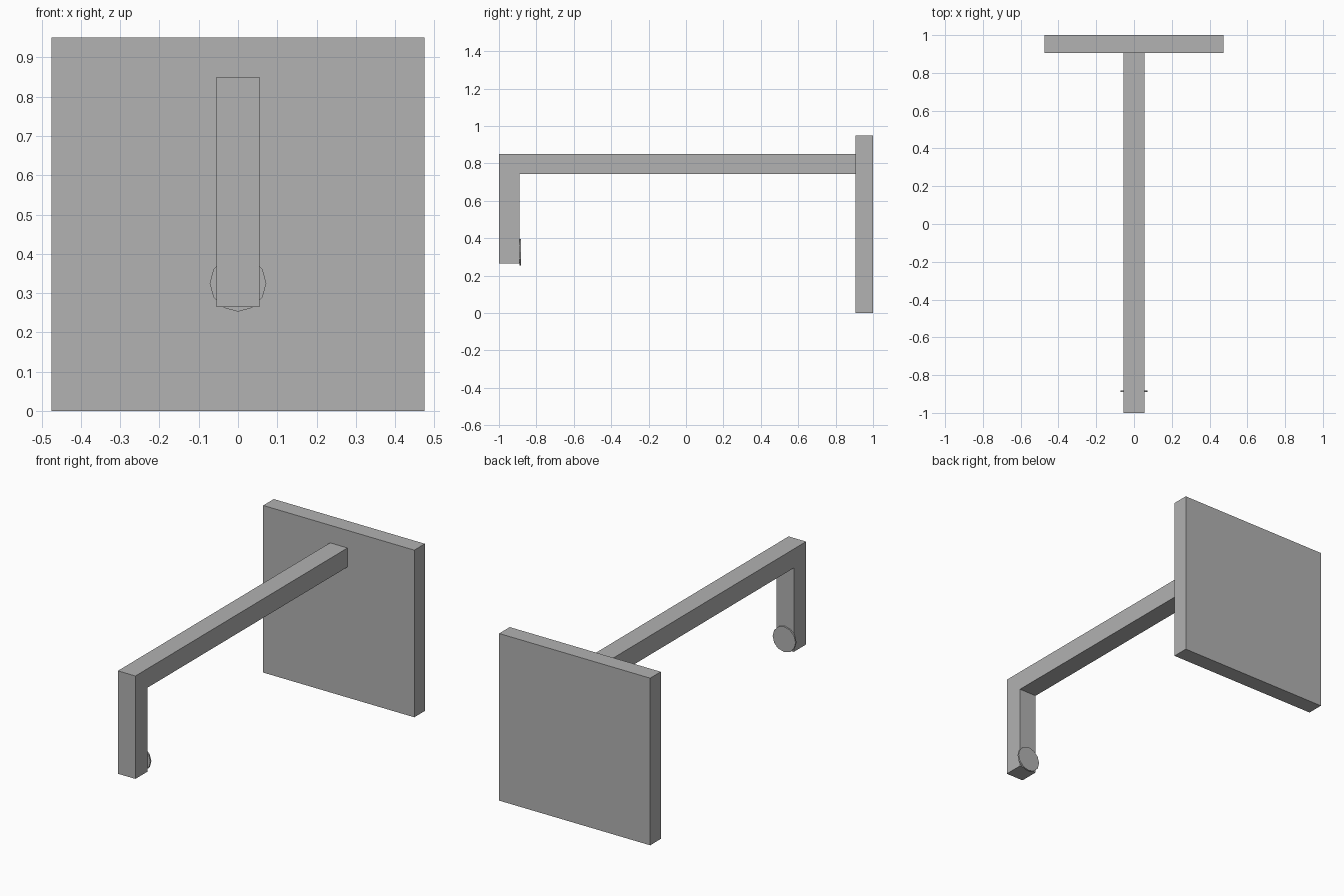
import bpy
import bmesh
from math import radians
from mathutils import Matrix

cube = bpy.data.objects.get("Cube")
if cube:
    bpy.data.objects.remove(cube, do_unlink=True)

# One plain grey for every part
COLOUR = (0.445, 0.445, 0.445, 1)
grey = bpy.data.materials.new("plain_grey")
grey.use_nodes = True
grey.diffuse_color = COLOUR
grey.node_tree.nodes["Principled BSDF"].inputs["Base Color"].default_value = COLOUR


def add_object(name, bm):
    bmesh.ops.recalc_face_normals(bm, faces=bm.faces)
    mesh = bpy.data.meshes.new(name)
    bm.to_mesh(mesh)
    bm.free()
    mesh.materials.append(grey)
    obj = bpy.data.objects.new(name, mesh)
    bpy.context.collection.objects.link(obj)
    return obj


def extrude_profile(name, profile, half_width):
    """Extrude a closed (y, z) outline symmetrically along x."""
    bm = bmesh.new()
    face = bm.faces.new([bm.verts.new((-half_width, y, z)) for y, z in profile])
    result = bmesh.ops.extrude_face_region(bm, geom=[face])
    moved = [v for v in result["geom"] if isinstance(v, bmesh.types.BMVert)]
    bmesh.ops.translate(bm, verts=moved, vec=(2 * half_width, 0, 0))
    return add_object(name, bm)


# Square backing plate
extrude_profile("back_plate", [(0.905, 0), (1, 0), (1, 0.95), (0.905, 0.95)], 0.475)

# Long bar with its end bent down
extrude_profile("bent_arm", [(0.905, 0.85), (-1, 0.85), (-1, 0.265),
                             (-0.89, 0.265), (-0.89, 0.742), (0.905, 0.742)], 0.055)

# Thin round pad on the inner face of the bent end
bm = bmesh.new()
bmesh.ops.create_cone(bm, cap_ends=True, segments=12, radius1=0.072,
                      radius2=0.072, depth=0.009,
                      matrix=Matrix.Translation((0, -0.8855, 0.325))
                      @ Matrix.Rotation(radians(90), 4, "X"))
add_object("round_pad", bm)
